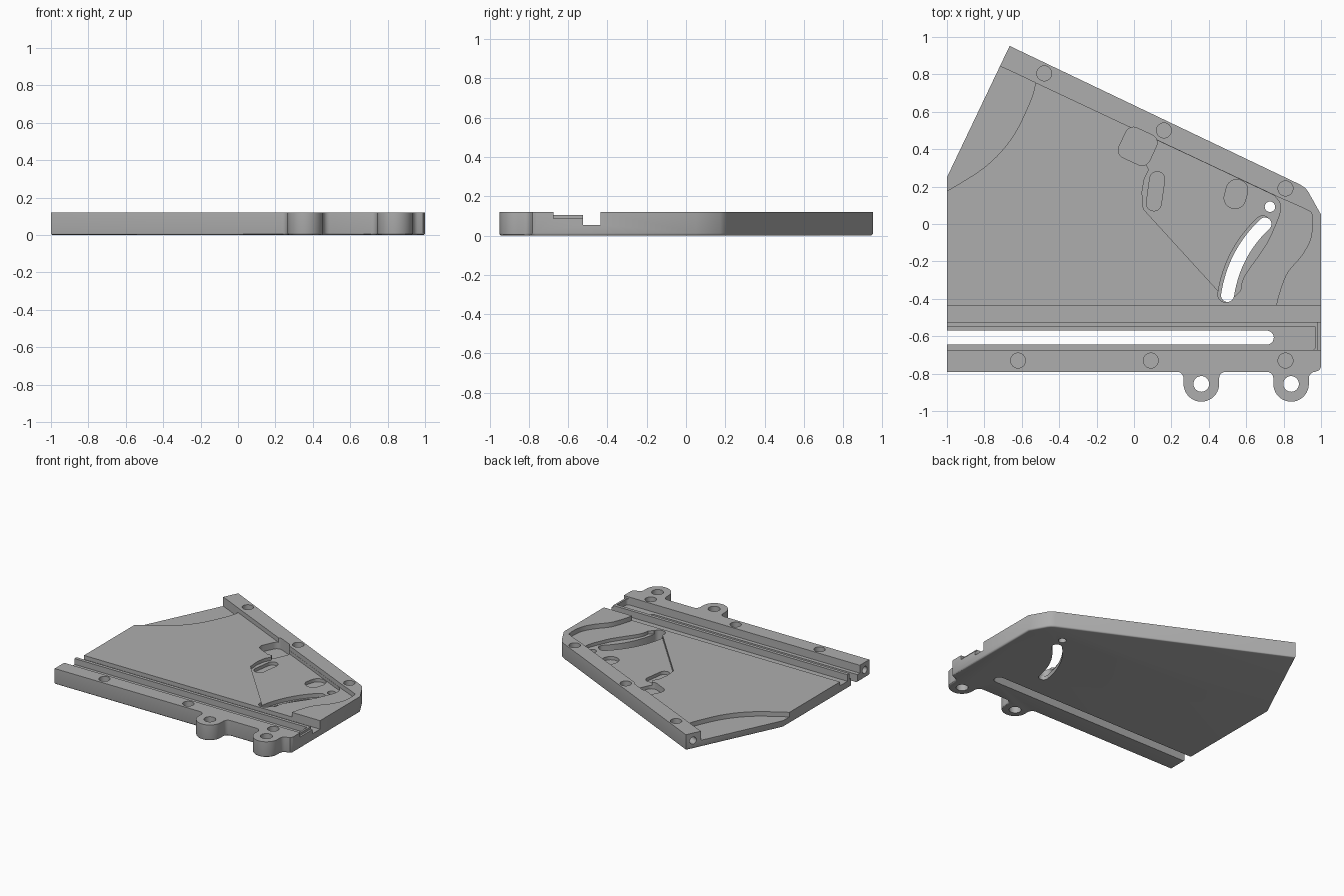
import bpy, bmesh
from math import sin, cos, pi, radians
from mathutils import Vector, Matrix

if "Cube" in bpy.data.objects:
    bpy.data.objects.remove(bpy.data.objects["Cube"], do_unlink=True)

TOP, FLOOR = 0.12, 0.085

grey = bpy.data.materials.new("mid grey")
grey.use_nodes = True
grey.diffuse_color = (0.42, 0.42, 0.42, 1)
grey.node_tree.nodes["Principled BSDF"].inputs["Base Color"].default_value = (0.42, 0.42, 0.42, 1)


def arc(cx, cy, r, a0, a1, n=12):
    return [(cx + r * cos(radians(a0 + (a1 - a0) * i / n)),
             cy + r * sin(radians(a0 + (a1 - a0) * i / n))) for i in range(n + 1)]


def bezier(a, c, b, n=16):
    a, b, c = Vector(a), Vector(b), Vector(c)
    return [a * (1 - t) ** 2 + c * 2 * t * (1 - t) + b * t * t
            for t in [i / n for i in range(n + 1)]]


def smooth(pts, n=5):
    """Spline through the points, ends kept."""
    p = [Vector(q) for q in pts]
    p = [p[0]] + p + [p[-1]]
    out = []
    for a, b, c, d in zip(p, p[1:], p[2:], p[3:]):
        for i in range(n):
            t = i / n
            out.append(0.5 * (2 * b + (c - a) * t + (2 * a - 5 * b + 4 * c - d) * t * t
                              + (3 * b - a - 3 * c + d) * t ** 3))
    return out + [p[-1]]


def rounded(cx, cy, w, h, r, turn):
    """Rounded rectangle, turned about its centre."""
    pts = []
    for k, (sx, sy) in enumerate([(1, 1), (-1, 1), (-1, -1), (1, -1)]):
        pts += arc(sx * (w / 2 - r), sy * (h / 2 - r), r, 90 * k, 90 * k + 90, 7)
    rot = Matrix.Rotation(radians(turn), 2)
    return [rot @ Vector(p) + Vector((cx, cy)) for p in pts]


def band(path, half):
    """Round-ended strip around a path."""
    left, right = [], []
    for i, p in enumerate(path):
        d = (path[min(i + 1, len(path) - 1)] - path[max(i - 1, 0)]).normalized()
        side = Vector((-d.y, d.x)) * half
        left.append(p + side)
        right.append(p - side)
    d0 = (path[1] - path[0]).normalized()
    d1 = (path[-1] - path[-2]).normalized()

    def cap(c, d):
        s = Vector((d.y, -d.x))
        return [c + half * (s * cos(pi * i / 10) + d * sin(pi * i / 10)) for i in range(1, 10)]
    return right + cap(path[-1], d1) + left[::-1] + cap(path[0], -d0)


def prism(name, pts, z0, z1, bevel=0):
    bm = bmesh.new()
    face = bm.faces.new([bm.verts.new((p[0], p[1], z0)) for p in pts])
    new = bmesh.ops.extrude_face_region(bm, geom=[face])["geom"]
    bmesh.ops.translate(bm, vec=(0, 0, z1 - z0),
                        verts=[v for v in new if isinstance(v, bmesh.types.BMVert)])
    bmesh.ops.recalc_face_normals(bm, faces=bm.faces)
    if bevel:
        rim = [e for e in bm.edges if all(abs(v.co.z - z0) < 1e-5 for v in e.verts)]
        bmesh.ops.bevel(bm, geom=rim, offset=bevel, segments=3, profile=0.5, affect='EDGES')
    mesh = bpy.data.meshes.new(name)
    bm.to_mesh(mesh)
    bm.free()
    ob = bpy.data.objects.new(name, mesh)
    bpy.context.collection.objects.link(ob)
    mesh.materials.append(grey)
    return ob


# Plate outline with two mounting lugs on the front edge
LUGS, LUG_Y, LUG_R = (0.36, 0.84), -0.855, 0.095
outline = [(-1, -0.79)]
for x in LUGS:
    outline += arc(x - LUG_R - 0.035, -0.825, 0.035, 90, 0, 5)
    outline += arc(x, LUG_Y, LUG_R, 180, 360, 20)
    outline += arc(x + LUG_R + 0.035, -0.825, 0.035, 180, 90, 5)
outline += [(0.99, -0.782), (1, -0.765), (1, 0.05), (0.93, 0.175)]
outline += [(0.915, 0.193), (0.89, 0.21), (-0.665, 0.952), (-1, 0.25)]
plate = prism("slider_plate", outline, 0, TOP, 0.012)

cutters = []


def cut(name, pts, z0, z1=0.3):
    cutters.append(prism(name, pts, z0, z1))


def box(x0, x1, y0, y1):
    return [(x0, y0), (x1, y0), (x1, y1), (x0, y1)]


# Main floor, with the raised corner left standing on the +x side
raised_edge = smooth([(0.76, -0.435), (0.78, -0.36), (0.82, -0.26), (0.895, -0.17),
                      (0.945, -0.075), (0.952, 0.045), (0.92, 0.077), (0.78, 0.14)])
cut("floor_cutter", raised_edge + [(-0.72, 0.845), (-0.82, 0.892), (-1.1, 0.892), (-1.1, -0.435)], FLOOR)

# Lowered corner behind a curved step
step = smooth([(-0.72, 0.845), (-0.56, 0.77), (-0.53, 0.74), (-0.57, 0.62),
               (-0.66, 0.45), (-0.797, 0.305), (-1, 0.176)])
cut("corner_cutter", step + [(-1.1, 0.12), (-1.1, 0.892), (-0.82, 0.892)], 0.05)

# Long channel, ridge, groove and through slot
cut("channel_cutter", box(-1.1, 1.1, -0.525, -0.435), 0.055)
cut("ridge_cutter", box(-1.1, 1.1, -0.675, -0.525), 0.105)
cut("end_notch_cutter", box(0.985, 1.1, -0.675, -0.525), 0.087)
cut("groove_cutter", [(-1.1, -0.675)] + arc(0.95, -0.655, 0.02, -90, 0, 5)
    + [(0.97, -0.55), (-1.1, -0.55)], 0.06)
cut("slot_cutter", [(-1.1, -0.645)] + arc(0.71, -0.6075, 0.0375, -90, 90) + [(-1.1, -0.57)], -0.1)

# Linkage recess and its deeper pockets
recess_edge = smooth([(0.57, -0.355), (0.59, -0.28), (0.7, -0.12), (0.745, -0.03),
                      (0.78, 0.06), (0.78, 0.11), (0.75, 0.152)])
cut("recess_cutter", [(0.05, 0.08), (0.47, -0.38), (0.54, -0.385)] + recess_edge
    + [(0.38, 0.327), (0.1, 0.458), (0.02, 0.4), (0.08, 0.29), (0.055, 0.24), (0.043, 0.17)], 0.06)
cut("square_pocket_cutter", rounded(0.02, 0.415, 0.18, 0.175, 0.045, -25), 0.035)
cut("capsule_pocket_cutter", rounded(0.115, 0.175, 0.08, 0.21, 0.039, -8), 0.035)
cut("oval_pocket_cutter", rounded(0.545, 0.16, 0.115, 0.155, 0.055, -15), 0.035)

# Curved through slot with a shallow shoulder
slot_path = bezier((0.70, 0.0), (0.535, -0.155), (0.50, -0.382))
cut("curved_shoulder_cutter", band([p + Vector((-0.012, 0.004)) for p in slot_path], 0.04), 0.03)
cut("curved_slot_cutter", band(slot_path, 0.035), -0.1)

# Round holes: blind screw holes, then through holes
for x, y in [(-0.62, -0.73), (0.09, -0.73), (0.81, -0.73), (0.81, 0.19), (0.16, 0.5), (-0.48, 0.805)]:
    cut("screw_hole_cutter", arc(x, y, 0.04, 0, 345, 23), 0.06)
cut("pivot_hole_cutter", arc(0.727, 0.092, 0.028, 0, 345, 23), -0.1)
for x in LUGS:
    cut("lug_hole_cutter", arc(x, LUG_Y, 0.042, 0, 345, 23), -0.1)

# Blind holes in the ends of both rails
for x, y, turn in [(-1, -0.735, 0), (-0.69, 0.9, -25.5)]:
    ob = prism("rail_end_hole_cutter", arc(0, 0, 0.027, 0, 345, 23), -0.1, 0.1)
    ob.data.transform(Matrix.Translation((x, y, 0.062)) @ Matrix.Rotation(radians(turn), 4, 'Z')
                      @ Matrix.Rotation(pi / 2, 4, 'Y'))
    cutters.append(ob)

for c in cutters:
    c.hide_render = True
    mod = plate.modifiers.new(c.name, 'BOOLEAN')
    mod.operation, mod.solver, mod.object = 'DIFFERENCE', 'EXACT', c

# Bake the cuts and drop the cutters
bpy.context.view_layer.update()
result = bpy.data.meshes.new_from_object(plate.evaluated_get(bpy.context.evaluated_depsgraph_get()))
plate.modifiers.clear()
plate.data = result
for c in cutters:
    bpy.data.objects.remove(c, do_unlink=True)

bpy.ops.object.select_all(action='DESELECT')
plate.select_set(True)
bpy.context.view_layer.objects.active = plate
bpy.ops.object.shade_smooth_by_angle(angle=radians(30))
